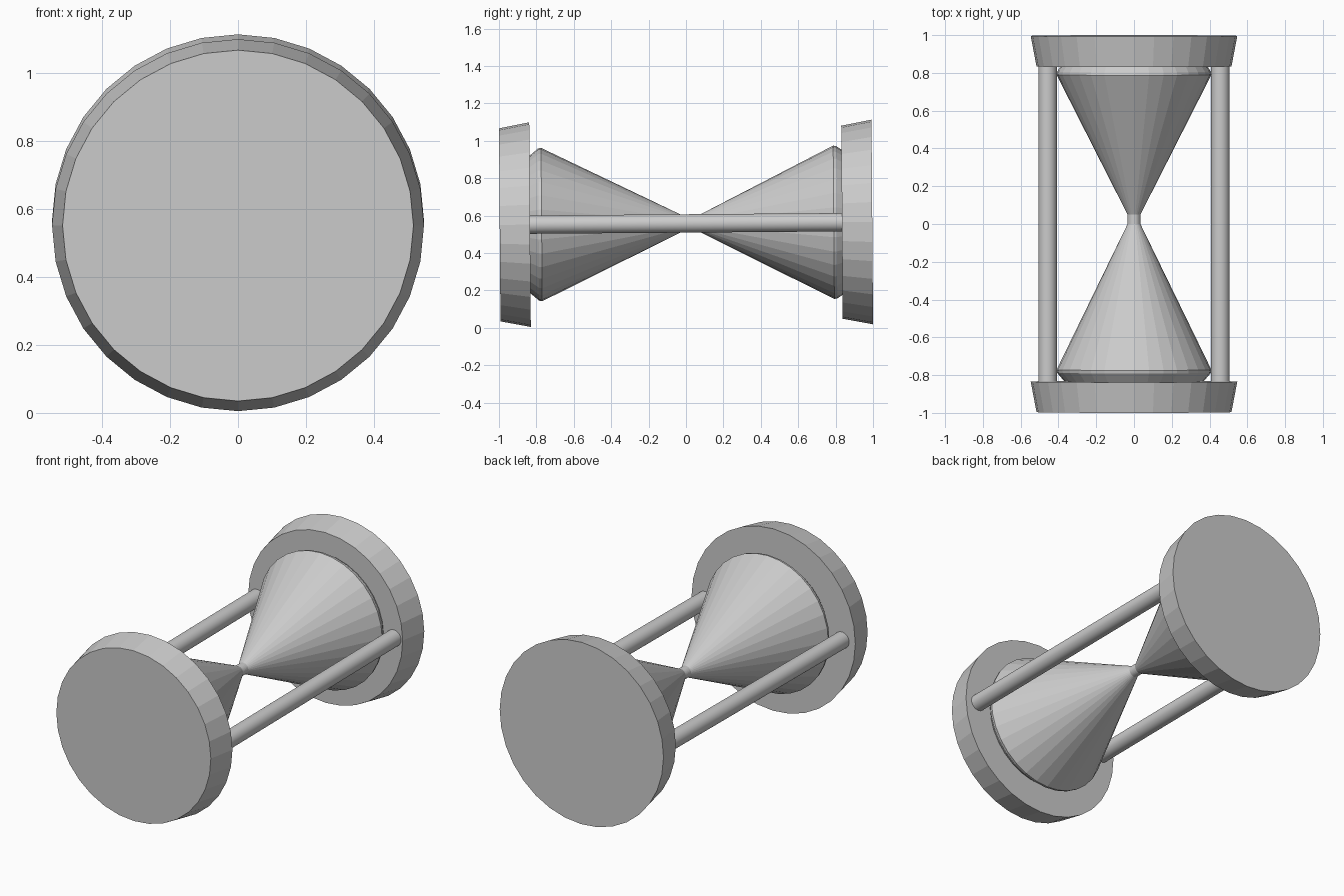
import bpy, bmesh, math
from mathutils import Matrix

if "Cube" in bpy.data.objects:
    bpy.data.objects.remove(bpy.data.objects["Cube"])

SIDES = 32
TILT = 0.0077          # the whole body leans up very slightly at the back
CENTRE_Z = 0.5585
POSE = Matrix.Translation((0, 0, CENTRE_Z)) @ Matrix.Rotation(TILT, 4, 'X')


def lathe_y(name, profile, x=0.0):
    """Closed solid of revolution about a line parallel to y; profile = (y, radius)."""
    bm = bmesh.new()
    rings = []
    for y, r in profile:
        rings.append([bm.verts.new((x + r * math.cos(2 * math.pi * i / SIDES), y,
                                    r * math.sin(2 * math.pi * i / SIDES)))
                      for i in range(SIDES)])
    for a, b in zip(rings, rings[1:]):
        for i in range(SIDES):
            j = (i + 1) % SIDES
            bm.faces.new((a[i], a[j], b[j], b[i]))
    bm.faces.new(rings[0])
    bm.faces.new(rings[-1])
    bmesh.ops.recalc_face_normals(bm, faces=bm.faces)
    bm.transform(POSE)
    mesh = bpy.data.meshes.new(name)
    bm.to_mesh(mesh)
    bm.free()
    obj = bpy.data.objects.new(name, mesh)
    bpy.context.collection.objects.link(obj)
    return obj


# end plates, both flaring towards the back
lathe_y("front_plate", [(-0.996, 0.516), (-0.834, 0.547)])
lathe_y("back_plate", [(0.834, 0.516), (0.996, 0.547)])

# glass: two cones joined by a narrow neck
lathe_y("glass_bulbs", [
    (-0.84, 0.363), (-0.788, 0.407), (-0.772, 0.41), (0.0, 0.034),
    (0.05, 0.034), (0.79, 0.41), (0.806, 0.407), (0.84, 0.385)])

# side rods
for side, x in (("left", -0.457), ("right", 0.457)):
    rod = lathe_y(side + "_rod", [(-0.84, 0.049), (0.84, 0.049)], x)
    for p in rod.data.polygons:
        p.use_smooth = len(p.vertices) == 4
